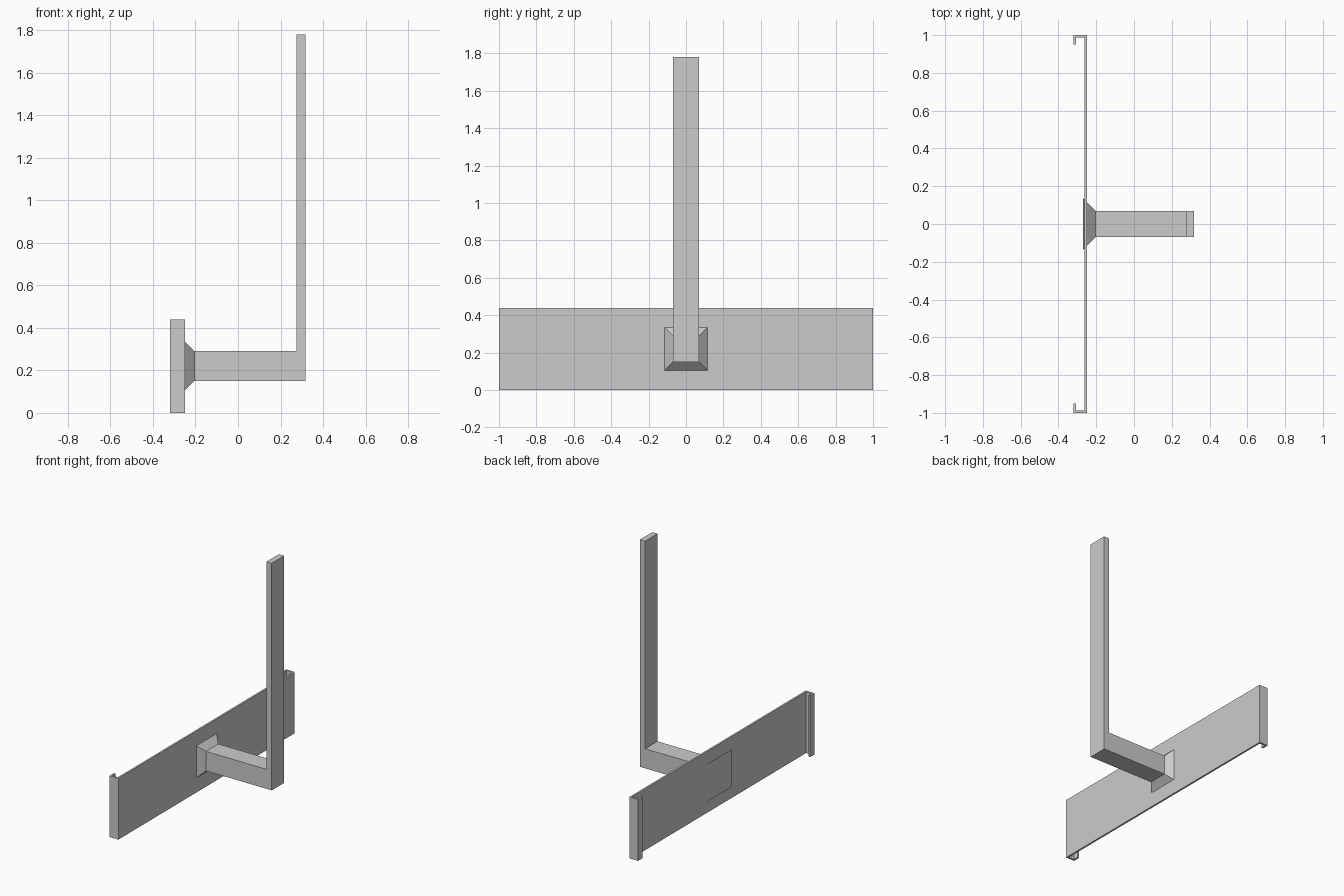
import bpy, bmesh
from mathutils import Vector

cube = bpy.data.objects.get("Cube")
if cube:
    bpy.data.objects.remove(cube, do_unlink=True)

grey = bpy.data.materials.new("plain grey")
grey.use_nodes = True
colour = (0.6, 0.6, 0.6, 1)
grey.diffuse_color = colour
grey.node_tree.nodes["Principled BSDF"].inputs["Base Color"].default_value = colour


def loft(name, start, end):
    """Solid between two matching outlines, capped at both ends."""
    bm = bmesh.new()
    a = [bm.verts.new(p) for p in start]
    b = [bm.verts.new(p) for p in end]
    bm.faces.new(a)
    bm.faces.new(b)
    for i in range(len(a)):
        j = (i + 1) % len(a)
        bm.faces.new((a[i], a[j], b[j], b[i]))
    bmesh.ops.recalc_face_normals(bm, faces=bm.faces)
    mesh = bpy.data.meshes.new(name)
    bm.to_mesh(mesh)
    bm.free()
    mesh.materials.append(grey)
    obj = bpy.data.objects.new(name, mesh)
    bpy.context.collection.objects.link(obj)
    return obj


def extrude(name, outline, depth):
    depth = Vector(depth)
    return loft(name, outline, [Vector(p) + depth for p in outline])


def rectangle(x, half, mid_z):
    return [(x, sy * half, mid_z + sz * half)
            for sy, sz in ((-1, -1), (1, -1), (1, 1), (-1, 1))]


HEIGHT, ARM_Z, ARM_HALF = 0.44, 0.22, 0.07
FRONT, BACK, THICK, LIP = -0.25, -0.32, 0.013, 0.95

# Wall plate with a hooked channel at each end, mirrored in y
hook = [(FRONT, 1), (BACK, 1), (BACK, LIP), (BACK + THICK, LIP),
        (BACK + THICK, 1 - THICK), (FRONT - THICK, 1 - THICK)]
outline = hook + [(x, -y) for x, y in reversed(hook)]
extrude("wall_plate", [(x, y, 0) for x, y in outline], (0, 0, HEIGHT))

# Flared collar that passes through the plate
loft("arm_collar", rectangle(-0.27, 0.135, ARM_Z), rectangle(-0.205, ARM_HALF, ARM_Z))

# Horizontal arm and upright post in one bent bar
low, high = ARM_Z - ARM_HALF, ARM_Z + ARM_HALF
bar = [(-0.205, low), (0.317, low), (0.317, 1.78),
       (0.275, 1.78), (0.275, high), (-0.205, high)]
extrude("arm_and_post", [(x, -ARM_HALF, z) for x, z in bar], (0, 2 * ARM_HALF, 0))
